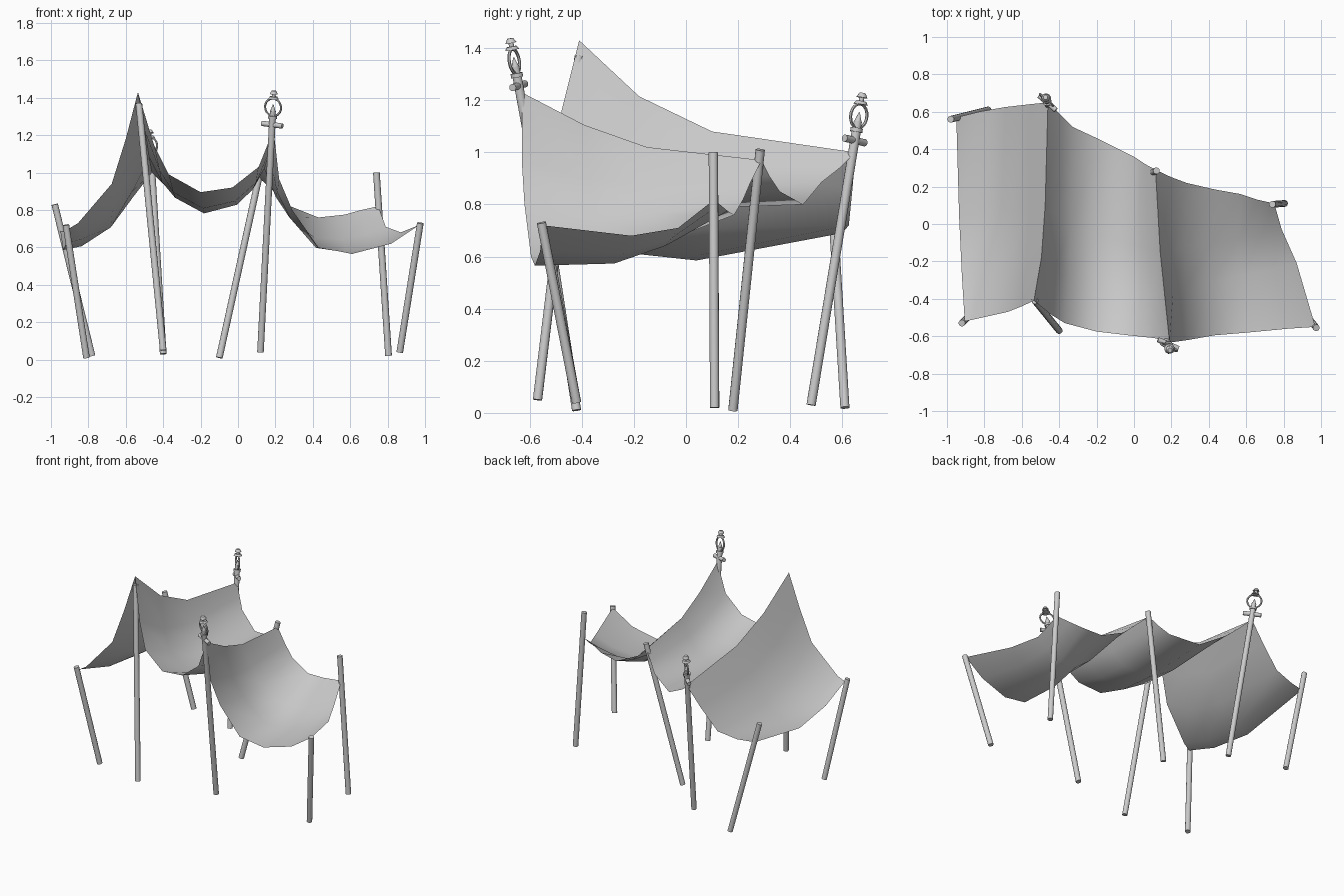
import bpy, bmesh
from mathutils import Vector

if "Cube" in bpy.data.objects:
    bpy.data.objects.remove(bpy.data.objects["Cube"])

grey = bpy.data.materials.new("plain_grey")
grey.use_nodes = True
grey.diffuse_color = (.6, .6, .6, 1)
grey.node_tree.nodes["Principled BSDF"].inputs["Base Color"].default_value = (.6, .6, .6, 1)


def finish(obj, name, angle=0.7):
    obj.name = name
    obj.data.materials.append(grey)
    bpy.ops.object.select_all(action='DESELECT')
    obj.select_set(True)
    bpy.context.view_layer.objects.active = obj
    bpy.ops.object.shade_smooth_by_angle(angle=angle)
    return obj


def rod(name, start, end, r1, r2=None, sides=12):
    """Straight or tapered round bar between two points."""
    start, end = Vector(start), Vector(end)
    axis = end - start
    bpy.ops.mesh.primitive_cone_add(
        vertices=sides, radius1=r1, radius2=r1 if r2 is None else r2, depth=axis.length,
        location=(start + end) / 2, rotation=axis.to_track_quat('Z', 'Y').to_euler())
    return finish(bpy.context.object, name)


def patch(name, front, back, right, left):
    """Cloth panel blended between its four edge polylines."""
    front, back, right, left = ([Vector(p) for p in e] for e in (front, back, right, left))
    n, m = len(front) - 1, len(right) - 1
    bm = bmesh.new()
    grid = []
    for j in range(m + 1):
        v = j / m
        row = []
        for i in range(n + 1):
            u = i / n
            across = front[i].lerp(back[i], v)
            along = right[j].lerp(left[j], u)
            corners = front[0].lerp(front[n], u).lerp(back[0].lerp(back[n], u), v)
            row.append(bm.verts.new(across + along - corners))
        grid.append(row)
    for j in range(m):
        for i in range(n):
            bm.faces.new((grid[j][i], grid[j][i + 1], grid[j + 1][i + 1], grid[j + 1][i]))
    mesh = bpy.data.meshes.new(name)
    bm.to_mesh(mesh)
    bm.free()
    obj = bpy.data.objects.new(name, mesh)
    bpy.context.collection.objects.link(obj)
    finish(obj, name, angle=1.0)


# Leaning poles: top, foot
poles = {
    "back_right_pole": ((-.98, .56, .83), (-.78, .61, .02)),
    "front_right_pole": ((-.92, -.53, .72), (-.81, -.42, .01)),
    "tall_peak_pole": ((-.53, -.41, 1.37), (-.4, -.57, .05)),
    "back_lantern_pole": ((-.465, .655, 1.09), (-.4, .48, .03)),
    "back_middle_pole": ((.12, .285, 1.01), (-.1, .18, .01)),
    "front_lantern_pole": ((.185, -.65, 1.3), (.12, -.42, .04)),
    "front_left_pole": ((.975, -.555, .73), (.865, -.42, .04)),
    "back_left_pole": ((.74, .105, 1), (.805, .11, .02)),
}
for name, (top, foot) in poles.items():
    rod(name, foot, top, .018)

# Shared cloth corners
right_front, right_back = (-.905, -.52, .7), (-.95, .57, .69)
peak, back_top = (-.535, -.41, 1.43), (-.46, .65, 1)
lamp_front, mid_back = (.19, -.63, 1.23), (.115, .29, .97)
left_front, left_back = (.97, -.55, .72), (.75, .11, .82)

# Cloth ridges and side hems, front to back
right_hem = [right_front, (-.92, -.28, .62), (-.935, .04, .585), right_back]
peak_ridge = [peak, (-.495, -.18, 1.215), (-.475, .1, 1.08), back_top]
lamp_ridge = [lamp_front, (.165, -.39, 1.105), (.14, -.15, 1.02), mid_back]
left_hem = [left_front, (.87, -.21, .68), (.79, -.03, .71), left_back]

patch("right_cloth_panel",
      [right_front, (-.855, -.51, .73), (-.675, -.47, .94), (-.6, -.44, 1.18), peak],
      [right_back, (-.83, .6, .69), (-.69, .625, .72), (-.56, .64, .87), back_top],
      right_hem, peak_ridge)
patch("middle_cloth_panel",
      [peak, (-.45, -.48, 1.15), (-.37, -.53, .99), (-.2, -.575, .895), (-.03, -.595, .92),
       (.11, -.61, 1.03), lamp_front],
      [back_top, (-.4, .59, .94), (-.33, .52, .885), (-.18, .45, .8), (0, .36, .85),
       (.06, .32, .91), mid_back],
      peak_ridge, lamp_ridge)
patch("left_cloth_panel",
      [lamp_front, (.22, -.63, .965), (.29, -.62, .8), (.43, -.595, .6), (.61, -.58, .565),
       (.82, -.56, .62), left_front],
      [mid_back, (.2, .25, .89), (.28, .22, .82), (.43, .185, .76), (.57, .16, .775),
       (.66, .13, .8), left_back],
      lamp_ridge, left_hem)


def lantern(label, pole, cross):
    """Crossbar, ring frame, small lamp and cap standing on a pole."""
    top, foot = map(Vector, poles[pole])
    axis = (top - foot).normalized()
    side = Vector(cross)
    side = (side - axis * side.dot(axis)).normalized()

    def at(height, offset=0):
        return top + axis * height + side * offset

    rod(label + "_crossbar", at(-.045, -.06), at(-.045, .06), .014)
    rod(label + "_collar", at(-.012), at(.004), .024)
    bpy.ops.mesh.primitive_torus_add(
        major_radius=.047, minor_radius=.006, major_segments=20, minor_segments=6,
        location=at(.05), rotation=axis.cross(side).to_track_quat('Z', 'Y').to_euler())
    finish(bpy.context.object, label + "_ring")
    rod(label + "_lamp", at(0), at(.03), .016)
    rod(label + "_flame", at(.03), at(.065), .014, .002)
    rod(label + "_cap", at(.095), at(.108), .028, .02)
    rod(label + "_stem", at(.1), at(.13), .01)
    rod(label + "_finial", at(.122), at(.14), .022, .012)


lantern("front_lantern", "front_lantern_pole", (.11, -.05, 0))
lantern("back_lantern", "back_lantern_pole", (.09, -.08, 0))
